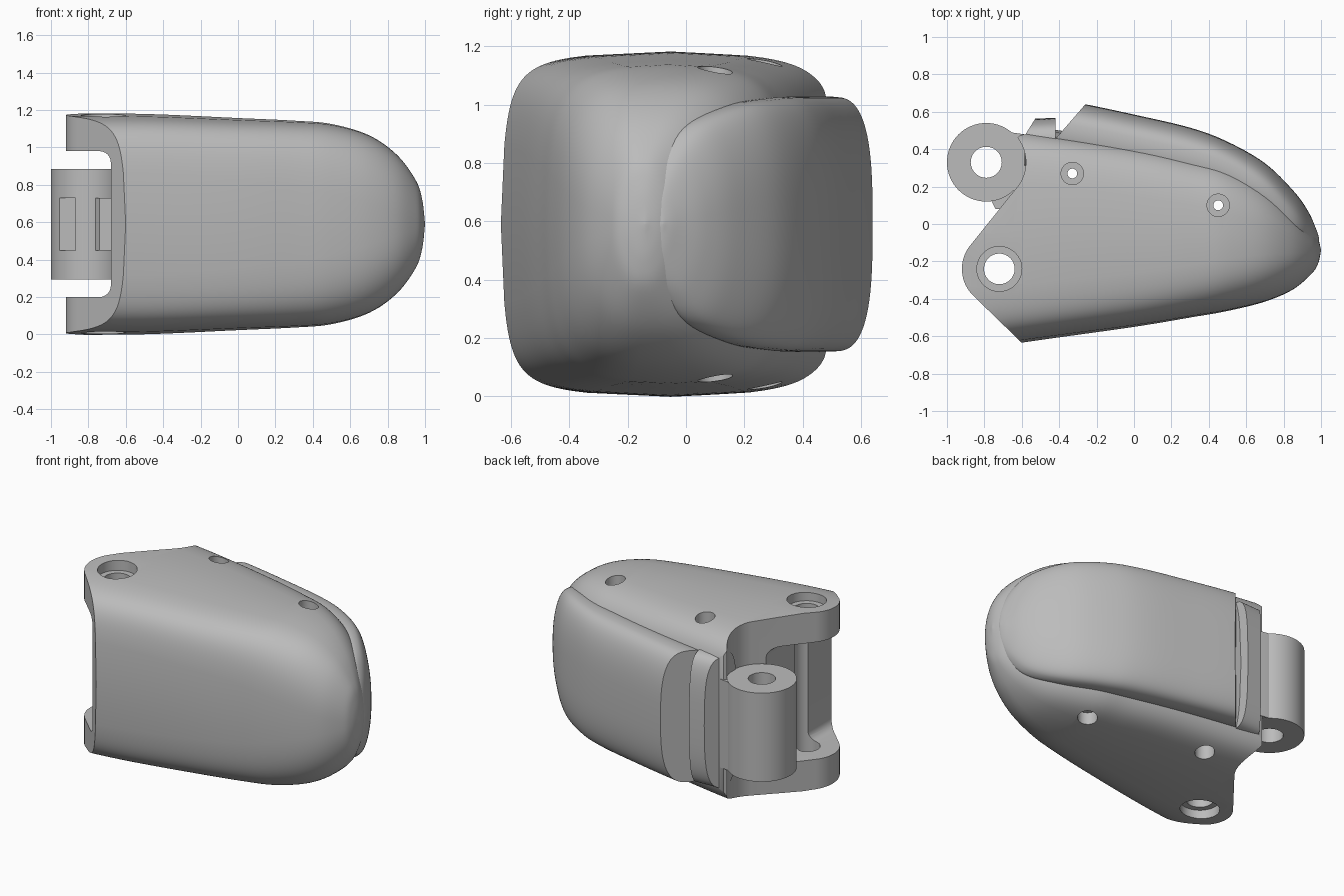
import bpy, bmesh
from math import cos, sin, pi, radians, copysign
from mathutils import Vector

if "Cube" in bpy.data.objects:
    bpy.data.objects.remove(bpy.data.objects["Cube"])

MID = 0.59     # height of the symmetry plane
BULGE = 0.09   # how far the sides of a section are domed
grey = bpy.data.materials.new("plain grey")
grey.use_nodes = True
grey.diffuse_color = (0.5, 0.5, 0.5, 1)
grey.node_tree.nodes["Principled BSDF"].inputs["Base Color"].default_value = grey.diffuse_color


def finish(bm, name):
    bmesh.ops.recalc_face_normals(bm, faces=bm.faces)
    mesh = bpy.data.meshes.new(name)
    bm.to_mesh(mesh)
    bm.free()
    mesh.materials.append(grey)
    ob = bpy.data.objects.new(name, mesh)
    bpy.context.collection.objects.link(ob)
    return ob


def spline(rows, steps):
    """Smooth Catmull-Rom interpolation through the key sections."""
    rows = [Vector(r) for r in rows]
    ext = [2 * rows[0] - rows[1]] + rows + [2 * rows[-1] - rows[-2]]
    out = []
    for i in range(1, len(ext) - 2):
        a, b, c, d = ext[i - 1:i + 3]
        for k in range(steps):
            t = k / steps
            out.append(0.5 * (2 * b + (c - a) * t + (2 * a - 5 * b + 4 * c - d) * t * t
                              + (3 * b - a - 3 * c + d) * t ** 3))
    return out + [rows[-1]]


def loft(name, rows, steps=6, sides=96, cut=None):
    """Domed rounded-box sections along x; each row is x, y min, y max, half height, squareness."""
    bm = bmesh.new()
    rings = []
    for x, y0, y1, hz, n in spline(rows, steps):
        ring = []
        for k in range(sides):
            c, s = cos(2 * pi * k / sides), sin(2 * pi * k / sides)
            c, s = (copysign(abs(v) ** (2 / n), v) for v in (c, s))
            y = (y0 + y1) / 2 + (y1 - y0) / 2 * c * (1 - BULGE * s * s)
            ring.append(bm.verts.new((x, y, MID + hz * s * (1 - BULGE * c * c))))
        rings.append(ring)
    for a, b in zip(rings, rings[1:]):
        for k in range(sides):
            j = (k + 1) % sides
            bm.faces.new((a[k], a[j], b[j], b[k]))
    bm.faces.new(rings[0])
    bm.faces.new(rings[-1])
    if cut:
        geom = bm.verts[:] + bm.edges[:] + bm.faces[:]
        bmesh.ops.bisect_plane(bm, geom=geom, plane_co=cut[0], plane_no=cut[1], clear_outer=True)
        bmesh.ops.holes_fill(bm, edges=[e for e in bm.edges if e.is_boundary])
    return finish(bm, name)


def prism(name, points, z0, z1):
    bm = bmesh.new()
    face = bm.faces.new([bm.verts.new((x, y, z0)) for x, y in points])
    top = bmesh.ops.extrude_face_region(bm, geom=[face])["geom"]
    bmesh.ops.translate(bm, vec=(0, 0, z1 - z0), verts=[v for v in top if isinstance(v, bmesh.types.BMVert)])
    return finish(bm, name)


def arc(cx, cy, r, a0, a1, n):
    angles = [radians(a0 + (a1 - a0) * k / n) for k in range(n + 1)]
    return [(cx + r * cos(a), cy + r * sin(a)) for a in angles]


def cylinder(name, cx, cy, r, z0, z1, n=48):
    return prism(name, arc(cx, cy, r, 0, 360 - 360 / n, n - 1), z0, z1)


def box(name, x0, x1, y0, y1, z0, z1):
    return prism(name, [(x0, y0), (x1, y0), (x1, y1), (x0, y1)], z0, z1)


def boolean(ob, tool, op="DIFFERENCE"):
    tool.hide_render = True
    mod = ob.modifiers.new("cut", "BOOLEAN")
    mod.operation, mod.object, mod.solver = op, tool, "EXACT"
    bpy.context.view_layer.update()
    mesh = bpy.data.meshes.new_from_object(ob.evaluated_get(bpy.context.evaluated_depsgraph_get()))
    ob.modifiers.clear()
    ob.data = mesh
    bpy.data.objects.remove(tool)


# Main shell, tapering to a round tip
shell = loft("shell", [
    (-0.98, -0.69, 0.585, 0.592, 8), (-0.5, -0.62, 0.515, 0.589, 8),
    (0, -0.55, 0.44, 0.567, 7), (0.3, -0.5, 0.38, 0.553, 6),
    (0.5, -0.465, 0.335, 0.535, 5), (0.7, -0.415, 0.24, 0.475, 4),
    (0.85, -0.35, 0.115, 0.37, 3.2), (0.95, -0.265, -0.02, 0.235, 2.6),
    (0.985, -0.21, -0.08, 0.13, 2.2), (1, -0.142, -0.138, 0.002, 2)])

# Plan outline of the hinge end: fork ears and the hollow around the knuckle
FORK, KNUCKLE = (-0.72, -0.24), (-0.79, 0.33)
outline = ([(1.2, -0.9), (1.2, 0.9), (-0.53, 0.9), (-0.53, 0.56), (-0.58, 0.48), (-0.61, 0.475)]
           + arc(*KNUCKLE, 0.212, 38, -36, 20)
           + arc(*FORK, 0.2, 140, 225, 20) + [(-0.6, -0.635), (-0.34, -0.9)])
boolean(shell, prism("outline_cutter", outline, -0.3, 1.5), "INTERSECT")

# Slot between the fork ears, with rounded inner corners
slot = box("slot_cutter", -1.3, -0.68, -1, 1, MID - 0.39, MID + 0.39)
bm = bmesh.new()
bm.from_mesh(slot.data)
inner = [e for e in bm.edges if all(v.co.x > -0.7 for v in e.verts)
         and abs(e.verts[0].co.z - e.verts[1].co.z) < 0.01]
bmesh.ops.bevel(bm, geom=inner, offset=0.06, segments=6, profile=0.5, affect="EDGES")
bm.to_mesh(slot.data)
bm.free()
boolean(shell, slot)

# Pivot and screw holes with counterbores on both sides
for (x, y), r, wide, depth in ((FORK, 0.082, 0.12, 0.52),
                               ((-0.33, 0.27), 0.026, 0.06, 0.46),
                               ((0.45, 0.1), 0.026, 0.06, 0.46)):
    boolean(shell, cylinder("hole_cutter", x, y, r, -0.5, 1.7, 32))
    for z0, z1 in ((MID + depth, 1.6), (-0.4, MID - depth)):
        boolean(shell, cylinder("counterbore_cutter", x, y, wide, z0, z1, 40))

# Grip pad on the back, with a slanted end
pad = loft("grip_pad", [
    (-0.5, 0.36, 0.68, 0.437, 4), (-0.26, 0.32, 0.64, 0.437, 4),
    (0, 0.27, 0.585, 0.437, 4), (0.3, 0.2, 0.515, 0.437, 4),
    (0.5, 0.14, 0.44, 0.432, 4), (0.7, 0.03, 0.325, 0.41, 3.5),
    (0.85, -0.1, 0.18, 0.345, 3), (0.93, -0.14, 0.07, 0.24, 2.5),
    (0.975, -0.13, -0.03, 0.11, 2), (0.99, -0.082, -0.078, 0.002, 2)],
    cut=((-0.39, 0.49, 0), (-0.15, 0.13, 0)))

# Raised rim beside the pad
rim = loft("pad_rim", [(-0.585, 0.3, 0.56, 0.44, 5), (-0.42, 0.3, 0.568, 0.44, 5)], steps=1,
           cut=((-0.53, 0.56, 0), (-0.08, 0.05, 0)))

# Knuckle barrel with its pin hole and front notch
knuckle = cylinder("knuckle", *KNUCKLE, 0.21, MID - 0.295, MID + 0.295, 64)
boolean(knuckle, cylinder("pin_cutter", *KNUCKLE, 0.083, 0, 1.2, 40))
boolean(knuckle, box("notch_cutter", -1.1, -0.87, 0, 0.2, MID - 0.14, MID + 0.14))

# Webs joining the knuckle to the shell: a full-height neck and a short front saddle
neck = prism("knuckle_neck", [(-0.66, 0.18), (-0.6, 0.18), (-0.55, 0.47), (-0.59, 0.48), (-0.66, 0.49)],
             MID - 0.294, MID + 0.294)
saddle = prism("knuckle_saddle", [(-0.77, 0.14), (-0.74, 0.08), (-0.66, 0.08), (-0.6, 0.22), (-0.68, 0.24)],
               MID - 0.14, MID + 0.14)

for ob in (shell, pad, rim, knuckle, neck, saddle):
    bpy.ops.object.select_all(action="DESELECT")
    ob.select_set(True)
    bpy.context.view_layer.objects.active = ob
    bpy.ops.object.shade_smooth_by_angle(angle=radians(32))
